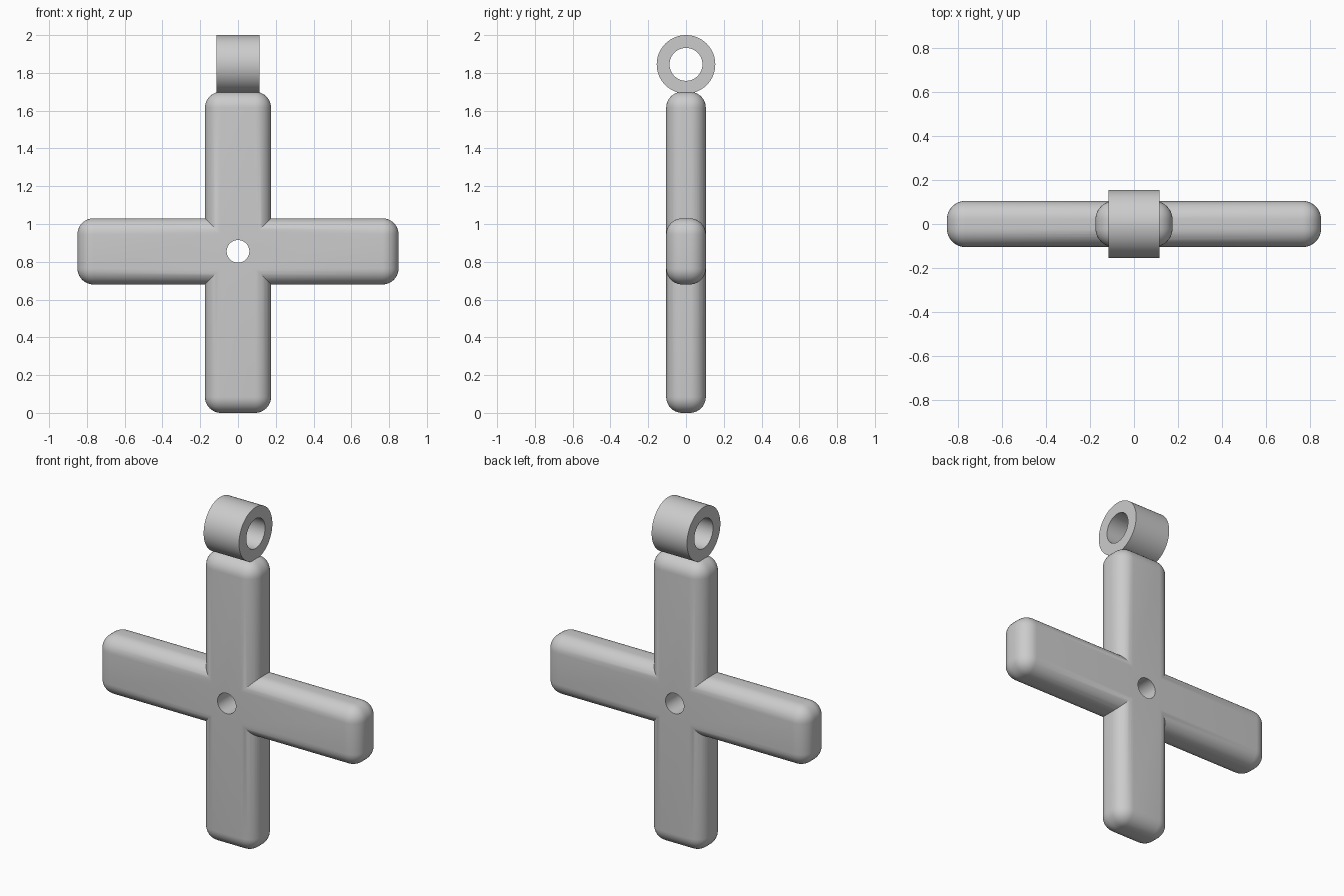
import bpy, bmesh, math
from mathutils import Matrix

old = bpy.data.objects.get("Cube")
if old:
    bpy.data.objects.remove(old, do_unlink=True)

# Single grey material
grey = bpy.data.materials.new("plain_grey")
grey.use_nodes = True
COLOR = (0.6, 0.6, 0.6, 1)
grey.diffuse_color = COLOR
grey.node_tree.nodes["Principled BSDF"].inputs["Base Color"].default_value = COLOR

CROSS_Z = 0.855


def finish(name, bm):
    bmesh.ops.recalc_face_normals(bm, faces=bm.faces)
    mesh = bpy.data.meshes.new(name)
    bm.to_mesh(mesh)
    bm.free()
    mesh.materials.append(grey)
    obj = bpy.data.objects.new(name, mesh)
    bpy.context.collection.objects.link(obj)
    return obj


def rounded_bar(name, size, z):
    bm = bmesh.new()
    bmesh.ops.create_cube(bm, size=1, matrix=Matrix.Translation((0, 0, z)) @ Matrix.Diagonal((*size, 1)))
    bmesh.ops.bevel(bm, geom=bm.edges[:], offset=0.085, segments=10, profile=0.5, affect='EDGES')
    return finish(name, bm)


def cylinder(name, radius, depth, z, axis, sides):
    bm = bmesh.new()
    bmesh.ops.create_cone(bm, cap_ends=True, segments=sides, radius1=radius, radius2=radius, depth=depth,
                          matrix=Matrix.Translation((0, 0, z)) @ Matrix.Rotation(math.pi / 2, 4, axis))
    return finish(name, bm)


def combine(target, other, operation):
    mod = target.modifiers.new(operation.lower(), 'BOOLEAN')
    mod.object, mod.operation, mod.solver = other, operation, 'EXACT'
    bpy.context.view_layer.objects.active = target
    bpy.ops.object.modifier_apply(modifier=mod.name)
    bpy.data.objects.remove(other, do_unlink=True)


# Cross body: two rounded bars joined, with a round hole through the middle
cross = rounded_bar("cross_body", (0.35, 0.21, 1.7), 0.85)
combine(cross, rounded_bar("cross_arms", (1.7, 0.21, 0.35), CROSS_Z), 'UNION')
combine(cross, cylinder("centre_hole", 0.06, 1, CROSS_Z, 'X', 48), 'DIFFERENCE')

# Hanging ring: short tube lying along x
ring = cylinder("hanging_ring", 0.155, 0.23, 1.845, 'Y', 96)
combine(ring, cylinder("ring_bore", 0.087, 1, 1.845, 'Y', 96), 'DIFFERENCE')

for obj in (cross, ring):
    bpy.ops.object.select_all(action='DESELECT')
    obj.select_set(True)
    bpy.context.view_layer.objects.active = obj
    bpy.ops.object.shade_smooth_by_angle(angle=math.radians(30))
